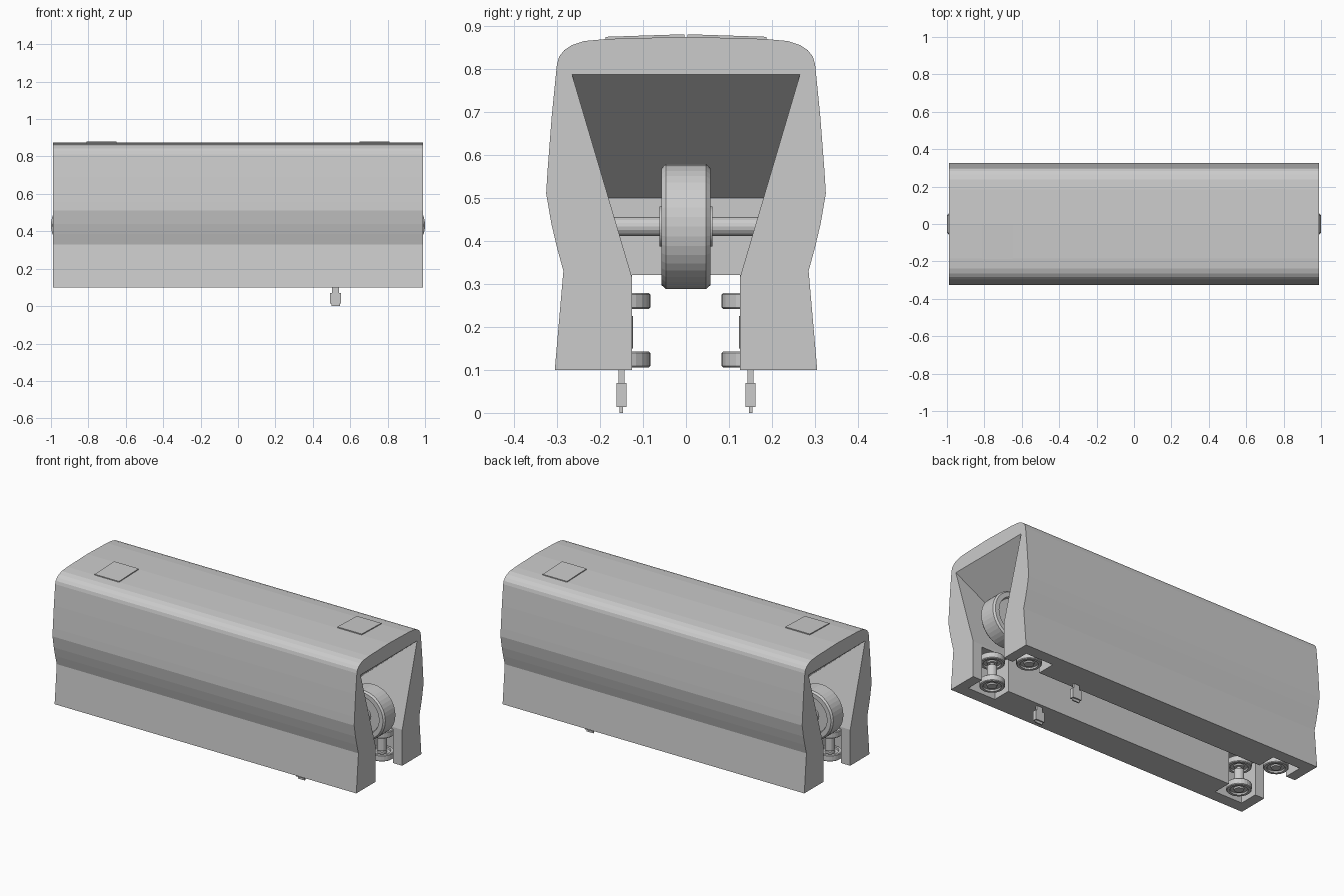
import bpy, bmesh
from math import cos, sin, tau
from mathutils import Matrix, Vector

if "Cube" in bpy.data.objects:
    bpy.data.objects.remove(bpy.data.objects["Cube"])

GREY = (0.6, 0.6, 0.6, 1)
mat = bpy.data.materials.new("plain grey")
mat.use_nodes = True
mat.diffuse_color = GREY
mat.node_tree.nodes["Principled BSDF"].inputs["Base Color"].default_value = GREY


def finish(name, bm):
    bmesh.ops.recalc_face_normals(bm, faces=bm.faces)
    mesh = bpy.data.meshes.new(name)
    bm.to_mesh(mesh)
    bm.free()
    mesh.materials.append(mat)
    obj = bpy.data.objects.new(name, mesh)
    bpy.context.collection.objects.link(obj)
    return obj


def prism(name, outline, offset):
    """Extrude a planar 3D outline along an offset."""
    bm = bmesh.new()
    face = bm.faces.new([bm.verts.new(p) for p in outline])
    ext = bmesh.ops.extrude_face_region(bm, geom=[face])["geom"]
    bmesh.ops.translate(bm, vec=offset, verts=[v for v in ext if isinstance(v, bmesh.types.BMVert)])
    return finish(name, bm)


def box(name, x, y, z):
    return prism(name, [(x[0], y[0], z[0]), (x[1], y[0], z[0]), (x[1], y[1], z[0]), (x[0], y[1], z[0])],
                 (0, 0, z[1] - z[0]))


def lathe(name, profile, centre, axis="Z", segments=32):
    """Spin (radius, height) points about an axis; ends are capped."""
    bm = bmesh.new()
    rings = [[bm.verts.new((r * cos(tau * i / segments), r * sin(tau * i / segments), h))
              for i in range(segments)] for r, h in profile]
    for a, b in zip(rings, rings[1:]):
        for i in range(segments):
            j = (i + 1) % segments
            bm.faces.new((a[i], a[j], b[j], b[i]))
    bm.faces.new(rings[0])
    bm.faces.new(rings[-1])
    turn = Matrix.Rotation(tau / 4, 4, "X") if axis == "Y" else Matrix()
    bmesh.ops.transform(bm, matrix=Matrix.Translation(Vector(centre)) @ turn, verts=bm.verts)
    return finish(name, bm)


# Body shell: one half of the cross-section, mirrored, extruded lengthwise
L = 0.99
half = [(0.125, 0.32), (0.125, 0.1), (0.305, 0.1), (0.285, 0.33), (0.3, 0.385), (0.313, 0.44),
        (0.325, 0.51), (0.322, 0.56), (0.312, 0.69), (0.3, 0.81), (0.295, 0.828), (0.283, 0.843),
        (0.265, 0.855), (0.238, 0.864), (0.185, 0.869), (0, 0.874)]
section = half + [(-y, z) for y, z in reversed(half[:-1])]
body = prism("body_shell", [(-L, y, z) for y, z in section], (2 * L, 0, 0))

# Cutters: wheel wells open at the ends, and guide wheel pockets in the legs
cutters = []
for s in (1, -1):
    well = bmesh.new()
    slope = 0.138 / 0.467
    loops = []
    for x, z in ((0.65, 0.31), (0.65, 0.5), (L, 0.787), (L + 0.05, 0.787), (L + 0.05, 0.31)):
        y = 0.127 + (z - 0.32) * slope
        loops.append([well.verts.new((s * x, k * y, z)) for k in (1, -1)])
    for a, b in zip(loops, loops[1:] + loops[:1]):
        well.faces.new((a[0], a[1], b[1], b[0]))
    for k in (0, 1):
        well.faces.new([p[k] for p in loops])
    cutters.append(finish("well_cutter", well))
    for t in (1, -1):
        xs = sorted((s * 0.75, s * 0.93))
        ys = sorted((t * 0.12, t * 0.235))
        cutters.append(box("pocket_cutter", xs, ys, (0.05, 0.3)))

bpy.context.view_layer.objects.active = body
for cutter in cutters:
    cutter.hide_render = True
    mod = body.modifiers.new("cut", "BOOLEAN")
    mod.operation = "DIFFERENCE"
    mod.solver = "EXACT"
    mod.object = cutter
    bpy.ops.object.modifier_apply(modifier=mod.name)
    bpy.data.objects.remove(cutter)

# Running wheels with axles, and stacked guide wheels on vertical axles
hub = [(0.02, 0.062), (0.046, 0.062), (0.048, 0.045), (0.105, 0.045), (0.11, 0.057), (0.136, 0.057), (0.145, 0.047)]
wheel_profile = hub + [(r, -h) for r, h in reversed(hub)]
rim = [(0.026, 0.018), (0.028, 0.01), (0.046, 0.01), (0.048, 0.019), (0.063, 0.019), (0.067, 0.015)]
guide_profile = rim + [(r, -h) for r, h in reversed(rim)]
for s, end in ((1, "left"), (-1, "right")):
    lathe(f"running_wheel_{end}", wheel_profile, (s * 0.855, 0, 0.433), "Y", 40)
    lathe(f"running_axle_{end}", [(0.022, -0.18), (0.022, 0.18)], (s * 0.855, 0, 0.433), "Y", 16)
    for t, side in ((1, "back"), (-1, "front")):
        c = (s * 0.84, t * 0.15)
        for z, level in ((0.124, "lower"), (0.26, "upper")):
            lathe(f"guide_wheel_{level}_{end}_{side}", guide_profile, (*c, z), "Z", 24)
        lathe(f"guide_axle_{end}_{side}", [(0.012, 0.11), (0.012, 0.15), (0.027, 0.15), (0.027, 0.225),
                                           (0.012, 0.225), (0.012, 0.31)], (*c, 0), "Z", 16)

# Roof hatches, following the roof slope
for s, end in ((1, "left"), (-1, "right")):
    pts = [(0.003, 0.87), (0.003, 0.88), (0.187, 0.874), (0.187, 0.866)]
    prism(f"roof_hatch_{end}", [(s * 0.65, s * y, z) for y, z in pts], (s * 0.16, 0, 0))

# Current collector shoes under the legs
for t, side in ((1, "back"), (-1, "front")):
    y = t * 0.15
    box(f"collector_arm_{side}", (0.503, 0.54), (y - 0.007, y + 0.007), (0.06, 0.11))
    box(f"collector_shoe_{side}", (0.493, 0.55), (y - 0.012, y + 0.012), (0.014, 0.07))
    box(f"collector_tip_{side}", (0.5, 0.545), (y - 0.004, y + 0.004), (0, 0.014))
